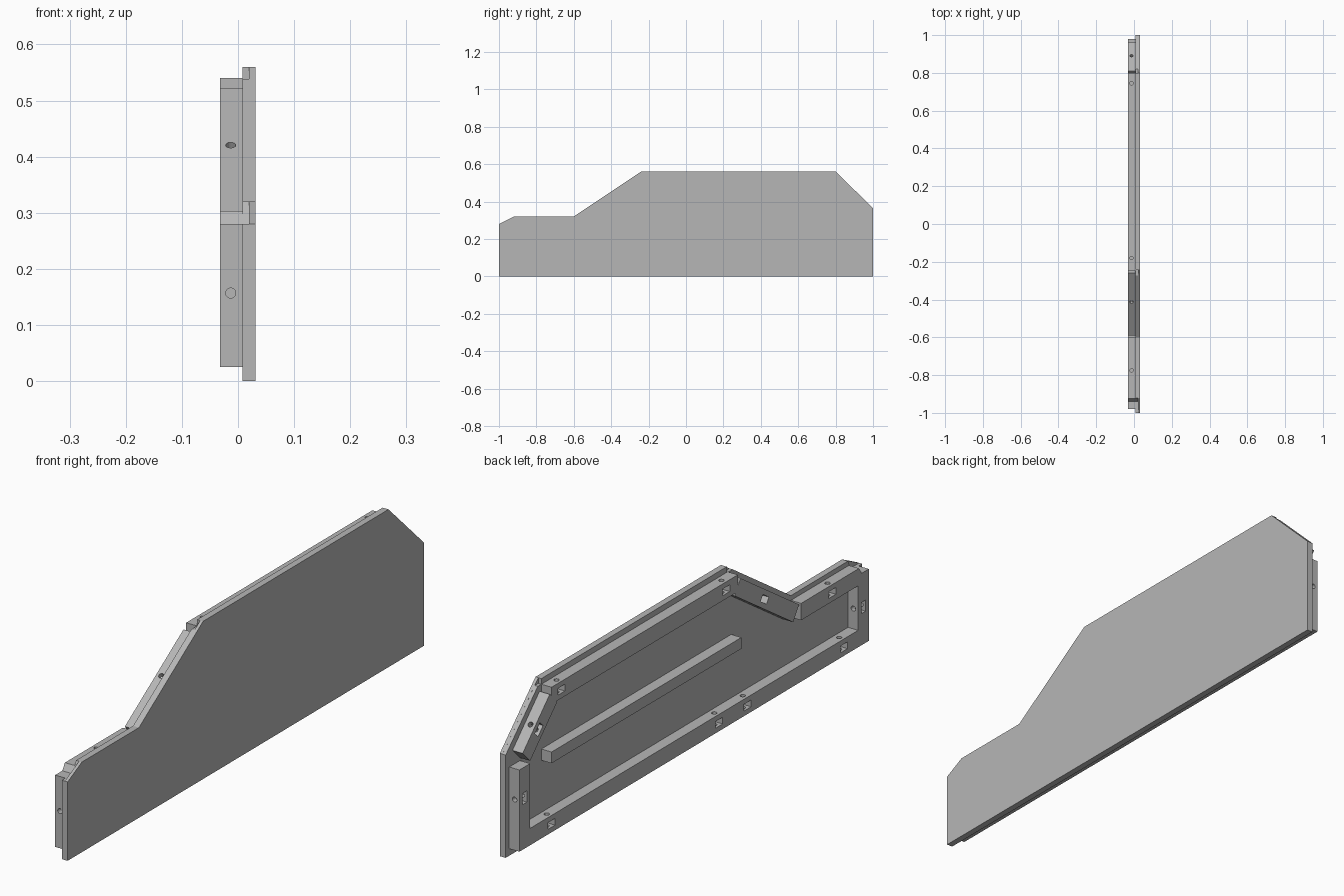
import bpy, bmesh
from mathutils import Vector, Matrix

cube = bpy.data.objects.get("Cube")
if cube:
    bpy.data.objects.remove(cube, do_unlink=True)

grey = bpy.data.materials.new("plain_grey")
grey.use_nodes = True
grey.diffuse_color = (0.47, 0.47, 0.47, 1)
grey.node_tree.nodes["Principled BSDF"].inputs["Base Color"].default_value = (0.47, 0.47, 0.47, 1)

BACK, FACE, MID, SKIN = -0.032, 0.008, 0.02, 0.031   # x levels of the layers
WIDTH = 0.06                                         # batten width
HOLE_X = -0.013


def make_object(name, bm):
    bmesh.ops.recalc_face_normals(bm, faces=bm.faces)
    mesh = bpy.data.meshes.new(name)
    bm.to_mesh(mesh)
    bm.free()
    mesh.materials.append(grey)
    obj = bpy.data.objects.new(name, mesh)
    bpy.context.collection.objects.link(obj)
    return obj


def prism(name, outline, x0, x1):
    """Extrude a (y, z) outline along x."""
    bm = bmesh.new()
    face = bm.faces.new([bm.verts.new((x0, y, z)) for y, z in outline])
    new = bmesh.ops.extrude_face_region(bm, geom=[face])["geom"]
    bmesh.ops.translate(bm, vec=(x1 - x0, 0, 0),
                        verts=[v for v in new if isinstance(v, bmesh.types.BMVert)])
    return make_object(name, bm)


def cut(obj, cutter):
    """Subtract the cutter, bake the result and discard the cutter."""
    cutter.hide_render = True
    mod = obj.modifiers.new("cut", "BOOLEAN")
    mod.operation, mod.solver, mod.object = "DIFFERENCE", "EXACT", cutter
    deps = bpy.context.evaluated_depsgraph_get()
    baked = bpy.data.meshes.new_from_object(obj.evaluated_get(deps))
    obj.modifiers.clear()
    obj.data = baked
    bpy.data.objects.remove(cutter, do_unlink=True)


def batten(name, start, end, holes=()):
    """Bar whose outer edge runs start to end, with screw holes and pockets."""
    a, b = Vector(start), Vector(end)
    along = (b - a).normalized()
    inward = Vector((-along.y, along.x))
    obj = prism(name, [a, b, b + inward * WIDTH, a + inward * WIDTH], BACK, FACE)
    for distance in holes:
        centre = a + along * distance + inward * WIDTH / 2
        # Screw hole through the width
        bm = bmesh.new()
        turn = Vector((0, 0, 1)).rotation_difference(Vector((0, *inward))).to_matrix().to_4x4()
        bmesh.ops.create_cone(bm, cap_ends=True, segments=16, radius1=0.009, radius2=0.009,
                              depth=WIDTH * 1.5,
                              matrix=Matrix.Translation((HOLE_X, *centre)) @ turn)
        cut(obj, make_object("hole_cutter", bm))
        # Rectangular pocket in the back face
        u, v = along * 0.02, inward * 0.012
        corners = [centre - u - v, centre + u - v, centre + u + v, centre - u + v]
        cut(obj, prism("pocket_cutter", corners, BACK - 0.01, -0.003))
    return obj


# Panel: outer skin and inner layer with stepped corners
prism("panel_skin", [(-1, 0), (1, 0), (1, 0.365), (0.8, 0.56), (-0.24, 0.56),
                     (-0.6, 0.32), (-0.92, 0.32), (-1, 0.28)], MID, SKIN)
prism("panel_inner_layer", [(-1, 0), (1, 0), (1, 0.365), (0.82, 0.54), (0.8, 0.54), (0.8, 0.56),
                            (-0.24, 0.56), (-0.24, 0.538), (-0.273, 0.538), (-0.6, 0.32),
                            (-0.92, 0.32), (-0.94, 0.28), (-1, 0.28)], FACE, MID)

# Frame battens around the edge
batten("bottom_batten", (-0.92, 0.025), (0.92, 0.025), (0.08, 0.62, 0.78, 1.72))
batten("back_batten", (0.98, 0.025), (0.98, 0.315), (0.18,))
batten("back_chamfer_batten", (0.962, 0.367), (0.81, 0.519), (0.1,))
batten("top_batten", (0.8, 0.54), (-0.245, 0.54), (0.055, 0.98))
batten("slope_batten", (-0.26, 0.522), (-0.589, 0.303), (0.183,))
batten("low_top_batten", (-0.6, 0.303), (-0.92, 0.303), (0.175,))
batten("front_batten", (-0.98, 0.28), (-0.98, 0.025), (0.123,))
prism("front_corner_tab", [(-0.92, 0.303), (-0.925, 0.303), (-0.94, 0.28), (-0.92, 0.28)], BACK, FACE)

# Free rail in the middle
prism("middle_rail", [(-0.265, 0.27), (0.8, 0.27), (0.8, 0.31), (-0.265, 0.31)], BACK, FACE)
